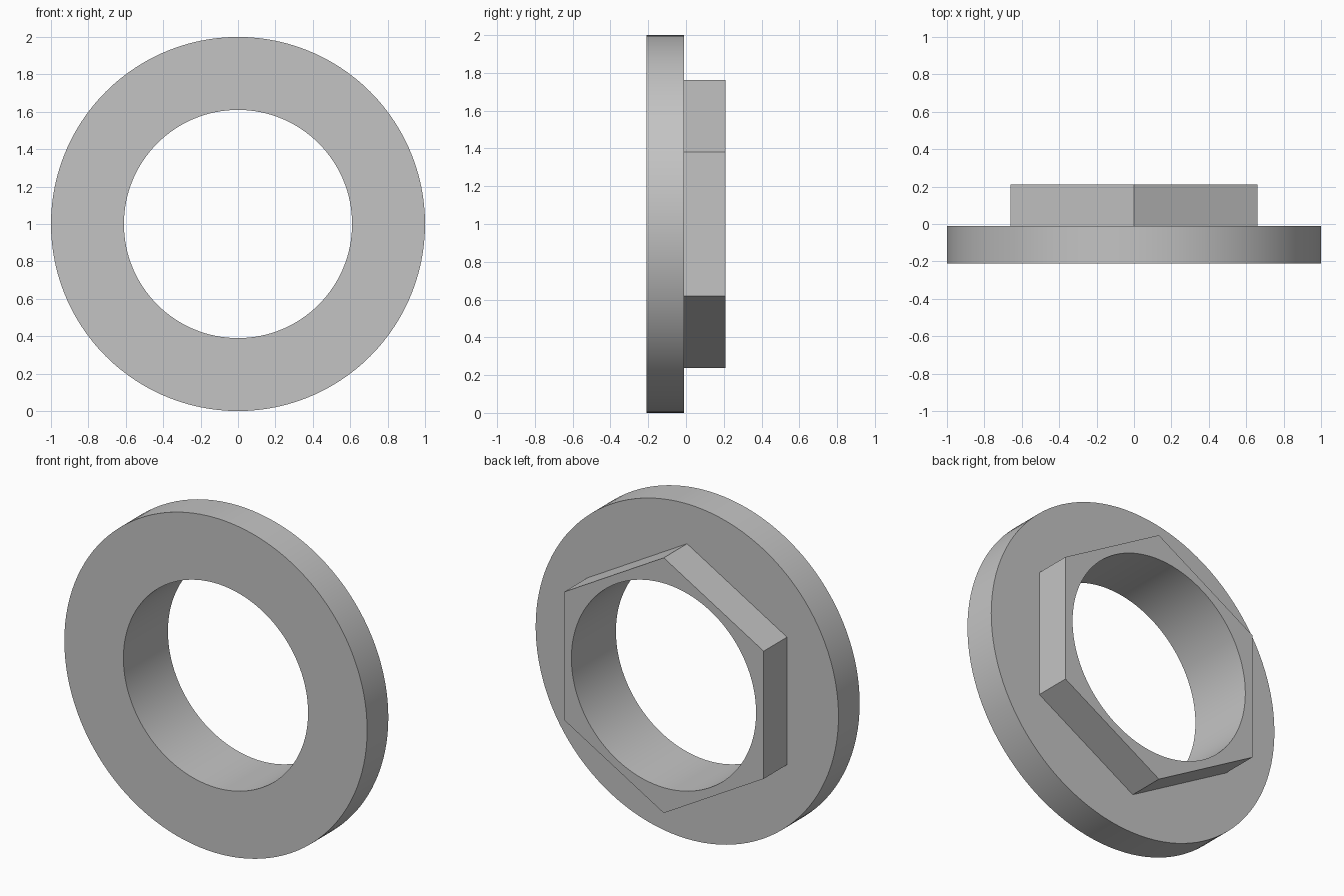
import bpy, bmesh
from math import cos, pi, radians

if "Cube" in bpy.data.objects:
    bpy.data.objects.remove(bpy.data.objects["Cube"])

STEPS = 120                      # multiple of six, so corners fall on columns
HOLE, RIM, APOTHEM = 0.61, 1.0, 0.66
FRONT, JOINT, BACK = -0.21, -0.01, 0.21
CENTRE_Z = 1.0

steel = bpy.data.materials.new("plain grey")
steel.use_nodes = True
grey = (0.55, 0.55, 0.55, 1)
steel.diffuse_color = grey
steel.node_tree.nodes["Principled BSDF"].inputs["Base Color"].default_value = grey


def circle(radius):
    return lambda a: radius


def hexagon(a):
    """Radius of a hexagon with corners at top and bottom."""
    return APOTHEM / cos((a + pi / 6) % (pi / 3) - pi / 6)


def loft(name, rings):
    """Join (outline, y) rings around the y axis into one surface."""
    from math import sin
    bm = bmesh.new()
    angles = [2 * pi * i / STEPS for i in range(STEPS)]
    loops = [[bm.verts.new((r(a) * cos(a), y, CENTRE_Z + r(a) * sin(a)))
              for a in angles] for r, y in rings]
    for p, q in zip(loops, loops[1:]):
        for i in range(STEPS):
            k = (i + 1) % STEPS
            bm.faces.new((p[i], q[i], q[k], p[k]))
    mesh = bpy.data.meshes.new(name)
    bm.to_mesh(mesh)
    bm.free()
    mesh.materials.append(steel)
    obj = bpy.data.objects.new(name, mesh)
    bpy.context.collection.objects.link(obj)
    bpy.ops.object.select_all(action="DESELECT")
    obj.select_set(True)
    bpy.context.view_layer.objects.active = obj
    bpy.ops.object.shade_smooth_by_angle(angle=radians(30))
    return obj


# Round flange, open only where the collar meets it
loft("round_flange", [(circle(HOLE), JOINT), (circle(HOLE), FRONT),
                      (circle(RIM), FRONT), (circle(RIM), JOINT),
                      (hexagon, JOINT)])

# Six-sided collar on the back, with the same bore
loft("hex_collar", [(hexagon, JOINT), (hexagon, BACK),
                    (circle(HOLE), BACK), (circle(HOLE), JOINT)])
